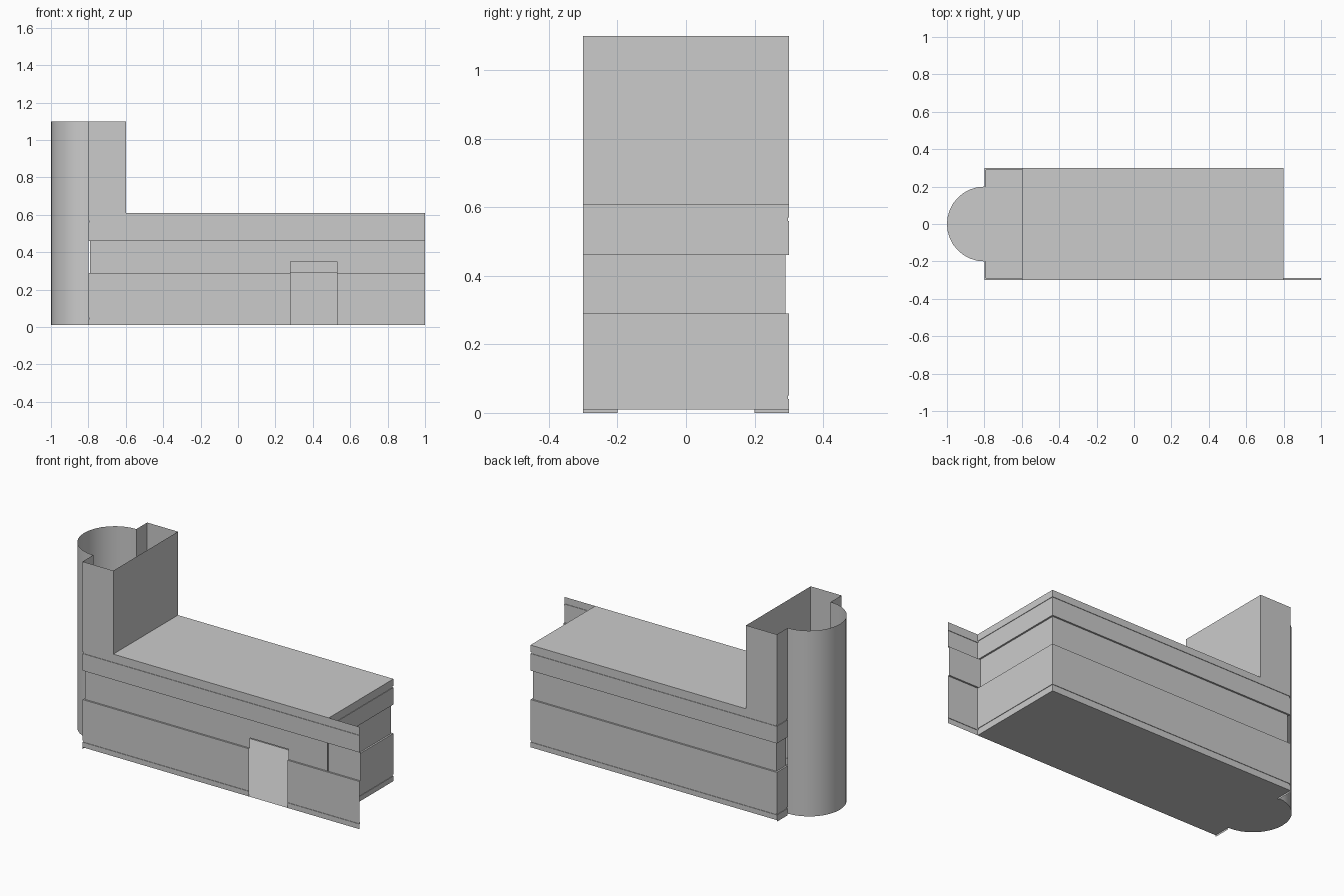
import bpy, bmesh, math

if "Cube" in bpy.data.objects:
    bpy.data.objects.remove(bpy.data.objects["Cube"])

FLOOR, ROOF, TOP = 0.01, 0.61, 1.10
HX, HY, R = 0.80, 0.30, 0.20


def make(name, build):
    bm = bmesh.new()
    build(bm)
    bmesh.ops.remove_doubles(bm, verts=bm.verts[:], dist=1e-5)
    me = bpy.data.meshes.new(name)
    bm.to_mesh(me)
    bm.free()
    ob = bpy.data.objects.new(name, me)
    bpy.context.collection.objects.link(ob)
    return ob


def sweep(name, path, profile, skip=lambda i, j: False):
    """path(d) gives plan points for inset d; profile is (inset, z) rows."""
    def build(bm):
        rows = [[bm.verts.new((x, y, z)) for x, y in path(d)] for d, z in profile]
        for j in range(len(rows) - 1):
            a, b = rows[j], rows[j + 1]
            for i in range(len(a) - 1):
                if not skip(i, j):
                    bm.faces.new((a[i], a[i + 1], b[i + 1], b[i]))
    return make(name, build)


def polygon(name, points, z):
    return make(name, lambda bm: bm.faces.new([bm.verts.new((x, y, z)) for x, y in points]))


# Wall section: shallow trim grooves and a recessed window band
g, w = 0.003, 0.01
wall = [(0, FLOOR), (0, 0.04), (g, 0.04), (g, 0.05), (0, 0.05), (0, 0.29), (w, 0.29),
        (w, 0.35), (w, 0.46), (0, 0.46), (0, 0.56), (g, 0.56), (g, 0.57), (0, 0.57), (0, ROOF)]

# Front wall with doorway, running past the right end as a wing wall
sweep("front_wall",
      lambda d: [(-HX + d, -R), (-HX + d, -HY + d), (0.28, -HY + d), (0.53, -HY + d), (1.0, -HY + d)],
      wall, skip=lambda i, j: i == 2 and wall[j + 1][1] <= 0.35)

# Right end, back and left return walls
sweep("back_wall",
      lambda d: [(HX - d, -HY), (HX - d, HY - d), (-HX + d, HY - d), (-HX + d, R)], wall)

# Floor and main roof
polygon("floor", [(-HX, -HY), (HX, -HY), (HX, HY), (-HX, HY)], FLOOR)
polygon("roof", [(-0.6, -HY), (HX, -HY), (HX, HY), (-0.6, HY)], ROOF)

# Small skirts under the left return walls
for side, s in (("front", -1), ("back", 1)):
    sweep(side + "_skirt", lambda d: [(-HX, s * R), (-HX, s * HY)], [(0, 0), (0, FLOOR)])

# Open-topped tower box above the roof
sweep("tower_box", lambda d: [(-HX, -R), (-HX, -HY), (-0.6, -HY), (-0.6, HY), (-HX, HY), (-HX, R)],
      [(0, ROOF), (0, TOP)])

# Half-round stair tower, open at the top
N = 16
arc = [(-HX - R * math.sin(math.pi * i / N), R * math.cos(math.pi * i / N)) for i in range(N + 1)]
drum = sweep("round_tower", lambda d: arc, [(0, FLOOR), (0, TOP)])
polygon("round_tower_floor", arc, FLOOR)
for p in drum.data.polygons:
    p.use_smooth = True
